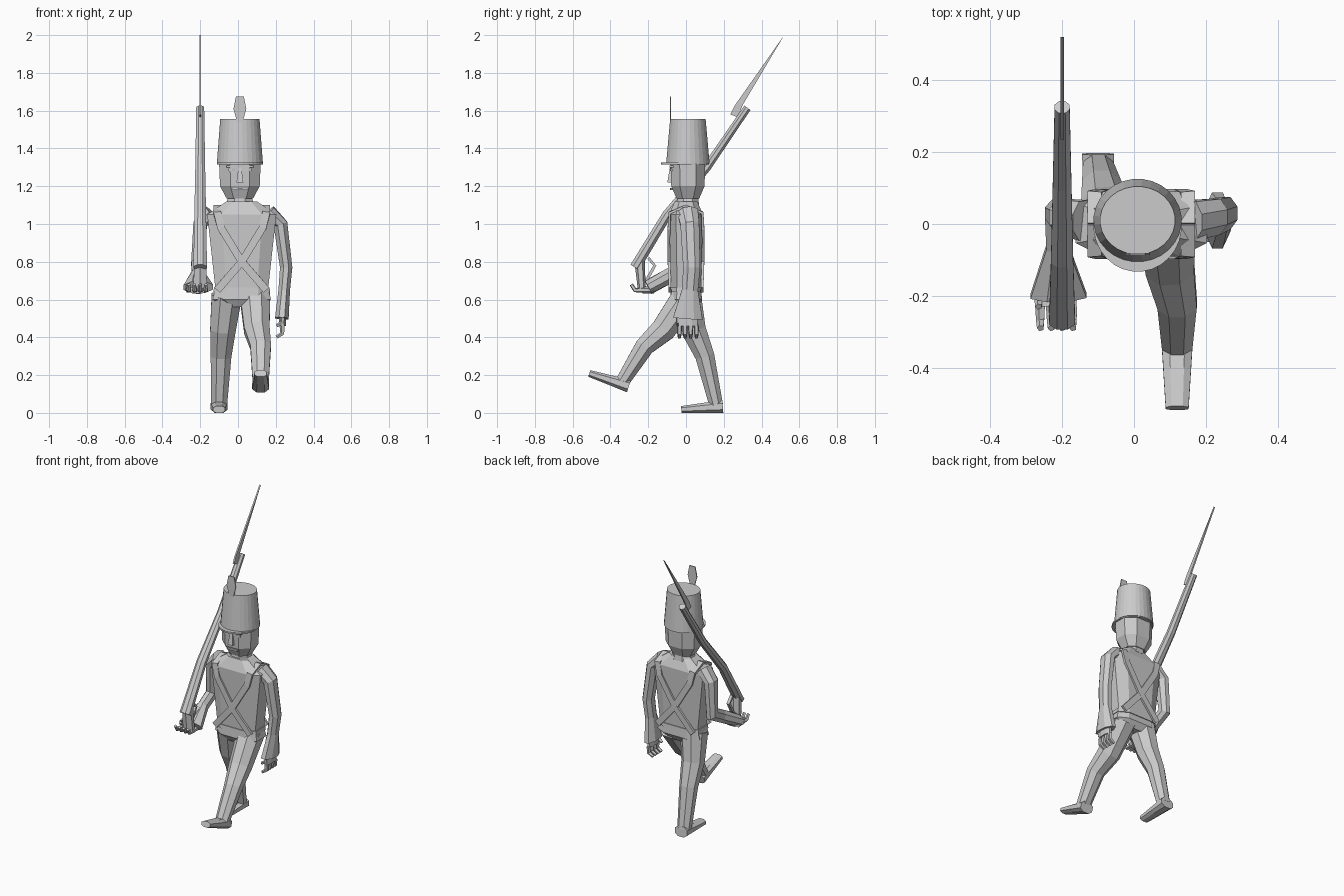
import bpy
import bmesh
from math import cos, sin, pi, radians, copysign
from mathutils import Vector

default_cube = bpy.data.objects.get("Cube")
if default_cube:
    bpy.data.objects.remove(default_cube, do_unlink=True)

# One plain grey for the whole figure
grey = bpy.data.materials.new("plain_grey")
grey.use_nodes = True
grey.diffuse_color = (0.6, 0.6, 0.6, 1)
grey.node_tree.nodes["Principled BSDF"].inputs["Base Color"].default_value = grey.diffuse_color

RIGHT_TO_LEFT = Vector((1, 0, 0))
BACKWARD = Vector((0, 1, 0))
UP = Vector((0, 0, 1))


def finish(name, bm):
    bmesh.ops.recalc_face_normals(bm, faces=bm.faces)
    mesh = bpy.data.meshes.new(name)
    bm.to_mesh(mesh)
    bm.free()
    mesh.materials.append(grey)
    obj = bpy.data.objects.new(name, mesh)
    bpy.context.collection.objects.link(obj)


def limb(name, joints, start, end, sides=8, power=1.0):
    """Tube through joints; (half width, half depth) blends from start to end."""
    bm = bmesh.new()
    joints = [Vector(joint) for joint in joints]
    start, end = Vector(start), Vector(end)
    last = len(joints) - 1
    loops = []
    for i, joint in enumerate(joints):
        along = (joints[min(i + 1, last)] - joints[max(i - 1, 0)]).normalized()
        across = (RIGHT_TO_LEFT - along * along.x).normalized()
        depth = along.cross(across)
        size = start.lerp(end, i / last) / cos(pi / sides) ** power
        loop = []
        for k in range(sides):
            angle = (k + 0.5) * 2 * pi / sides
            c, s = (copysign(abs(v) ** power, v) for v in (cos(angle), sin(angle)))
            loop.append(bm.verts.new(joint + across * c * size.x + depth * s * size.y))
        loops.append(loop)
    for low, high in zip(loops, loops[1:]):
        for k in range(sides):
            n = (k + 1) % sides
            bm.faces.new((low[k], low[n], high[n], high[k]))
    bm.faces.new(loops[0])
    bm.faces.new(loops[-1])
    finish(name, bm)


def stack(name, low, high, start, end, sides=8, power=1.0, centre=(0.01, 0.01)):
    """Upright tapered block on the body's centre line."""
    limb(name, [(*centre, low), (*centre, high)], start, end, sides, power)


def plate(name, outline, direction, thickness):
    """Thin sheet: an outline thickened along a direction."""
    bm = bmesh.new()
    face = bm.faces.new([bm.verts.new(point) for point in outline])
    extruded = bmesh.ops.extrude_face_region(bm, geom=[face])
    moved = [g for g in extruded["geom"] if isinstance(g, bmesh.types.BMVert)]
    bmesh.ops.translate(bm, verts=moved, vec=direction * thickness)
    finish(name, bm)


# Hat with visor and plume
stack("hat", 1.32, 1.555, (.122, .115), (.104, .094), sides=28)
stack("hat_visor", 1.315, 1.325, (.122, .127), (.122, .127), sides=28, centre=(.01, -.005))
plume_profile = [(.015, 1.54), (.034, 1.61), (.021, 1.675)]
plume = [(.01 + x, -.08, z) for x, z in plume_profile]
plume += [(.01 - x, -.08, z) for x, z in reversed(plume_profile)]
plate("plume", plume, -BACKWARD, .006)

# Head and neck
stack("head", 1.2, 1.32, (.105, .088), (.11, .092), power=.85)
stack("jaw", 1.135, 1.2, (.07, .06), (.105, .088), power=.85)
stack("neck", 1.09, 1.15, (.06, .055), (.055, .05))
stack("nose", 1.22, 1.3, (.018, .024), (.008, .01), sides=4, centre=(.01, -.075))
stack("mouth", 1.18, 1.19, (.04, .01), (.035, .01), sides=6, centre=(.01, -.073))
for side, label in ((1, "left"), (-1, "right")):
    eye = (.01 + side * .043, -.077)
    stack(label + "_eye", 1.28, 1.295, (.018, .008), (.018, .008), sides=6, centre=eye)
    stack(label + "_eyebrow", 1.3, 1.31, (.028, .01), (.028, .01), sides=4, centre=eye)

# Jacket from collar to seat
waist, hem, chest = (.14, .08), (.155, .085), (.183, .09)
middle = (.02, 0)
stack("seat", .56, .6, (.08, .06), hem, power=.6, centre=middle)
stack("jacket_hem", .6, .66, hem, waist, power=.6, centre=middle)
stack("jacket", .66, 1.05, waist, chest, power=.6, centre=middle)
stack("shoulders", 1.05, 1.12, chest, (.08, .06), power=.6, centre=middle)
stack("collar", 1.1, 1.135, (.075, .06), (.065, .055))
stack("belt", .64, .665, (.15, .087), (.147, .085), power=.6, centre=middle)

# Crossed straps, front and back, over both shoulders
for side, label in ((1, "left"), (-1, "right")):
    for face, where in ((-1, "front"), (1, "back")):
        strap = [(-.13, .085, .65), (0, .09, .8), (.11, .09, .98), (.13, .085, 1.06), (.13, 0, 1.095)]
        joints = [(middle[0] + side * x, face * y, z) for x, y, z in strap]
        limb(f"{label}_{where}_strap", joints, (.02, .007), (.02, .007), sides=4)


# Legs and shoes in mid stride
def leg(label, joints, heel, pitch):
    limb(label + "_leg", joints, (.08, .08), (.042, .036))
    sole = UP * sin(pitch) - BACKWARD * cos(pitch)
    above = UP * cos(pitch) + BACKWARD * sin(pitch)
    heel = Vector(heel)
    ankle, toe = heel + above * .034, heel + sole * .22 + above * .018
    limb(label + "_shoe", [ankle, ankle.lerp(toe, .5), toe], (.045, .034), (.032, .018), power=.8)


leg("right", [(-.06, 0, .62), (-.08, .04, .44), (-.09, .1, .3), (-.1, .16, .04)], (-.1, .195, 0), 0)
leg("left", [(.09, .01, .62), (.1, -.12, .44), (.12, -.22, .35), (.12, -.34, .16)],
    (.12, -.315, .11), radians(22))


# Arms, flared cuffs and hands
def arm(label, joints, cuff_size):
    limb(label + "_arm", joints, (.042, .055), (.028, .04))
    elbow, wrist = Vector(joints[-2]), Vector(joints[-1])
    limb(label + "_cuff", [elbow.lerp(wrist, .4), wrist], (.03, .04), cuff_size)


def hand(label, wrist, forward, spread, curl, palm_size):
    wrist = Vector(wrist)
    knuckles = wrist + forward * .06
    limb(label + "_palm", [wrist, knuckles], palm_size, palm_size)
    thumb = wrist - spread * .05
    fingers = {"thumb": thumb}
    for k, finger in enumerate(("index", "middle", "ring", "little")):
        fingers[finger] = knuckles + spread * (k - 1.5) * .03
    for finger, base in fingers.items():
        bend = base + forward * .04
        tip = bend + forward * .02 + curl * .03
        limb(f"{label}_{finger}_finger", [base, bend, tip], (.012, .012), (.008, .008), sides=5)


arm("left", [(.16, .01, 1.06), (.225, .02, 1), (.255, .03, .77), (.232, .01, .5)], (.036, .078))
arm("right", [(-.14, .01, 1.06), (-.2, .02, 1), (-.215, .03, .79), (-.21, -.2, .665)], (.078, .036))
hand("left", (.235, .01, .52), -UP, BACKWARD, -RIGHT_TO_LEFT, (.018, .05))
hand("right", (-.215, -.17, .65), -BACKWARD, RIGHT_TO_LEFT, UP, (.055, .018))

# Musket on the shoulder, with butt plate, trigger guard and bayonet
grip = -.2
limb("musket", [(grip, -.27, .77), (grip, -.1, 1.05), (grip, .11, 1.3), (grip, .325, 1.615)],
     (.036, .028), (.021, .02))
limb("musket_butt", [(grip, -.235, .66), (grip, -.245, .8)], (.036, .018), (.032, .024), sides=6)
limb("trigger_guard", [(grip, -.2, .82), (grip, -.165, .78), (grip, -.21, .7)],
     (.01, .008), (.01, .008), sides=4)
blade = [(.52, 2), (.3, 1.63), (.275, 1.565), (.235, 1.58), (.26, 1.63)]
plate("bayonet", [(grip - .005, y, z) for y, z in blade], RIGHT_TO_LEFT, .01)
